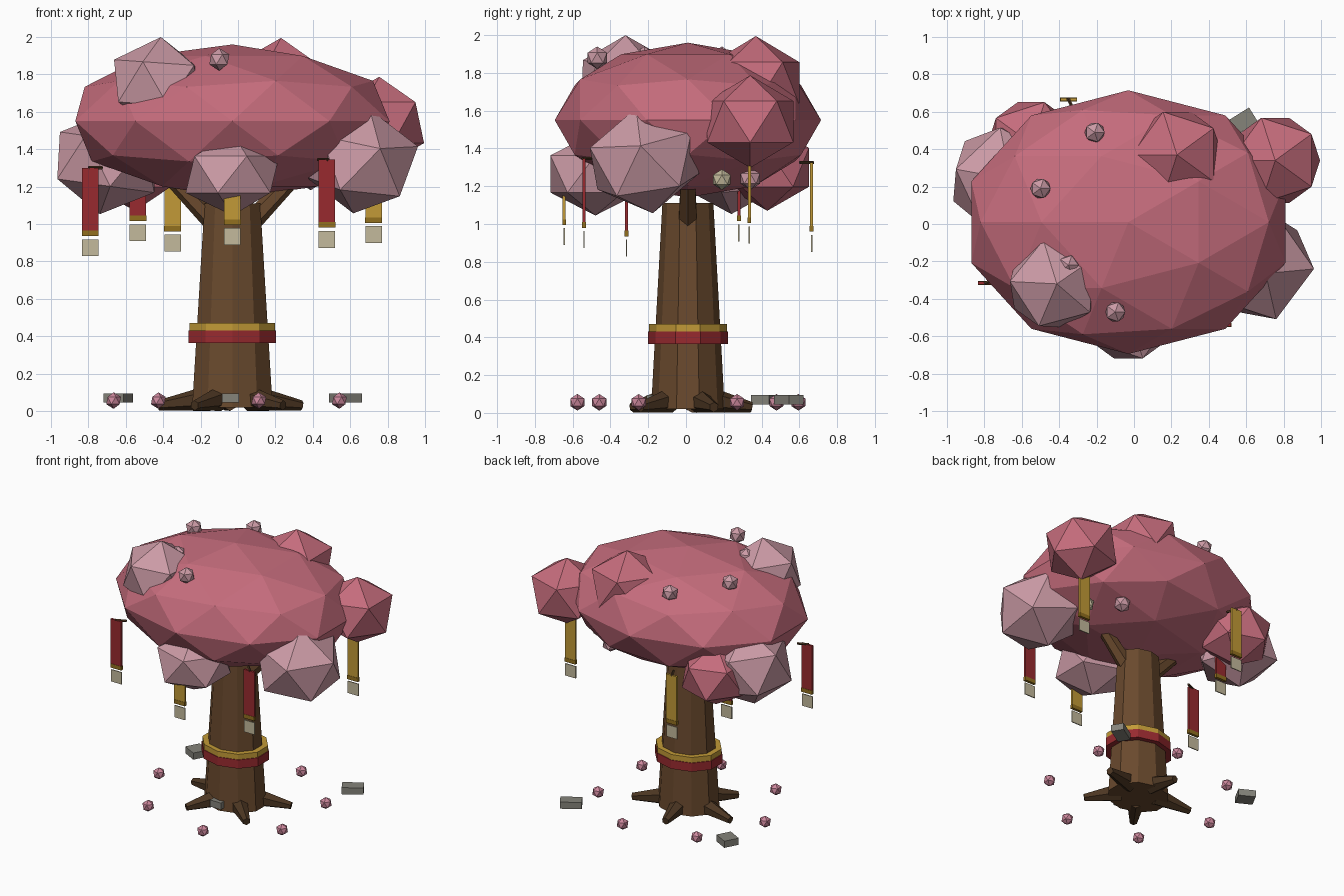
import bpy, bmesh, math
from mathutils import Vector, Matrix

cube = bpy.data.objects.get("Cube")
if cube:
    bpy.data.objects.remove(cube, do_unlink=True)

CENTRE = Vector((-0.03, 0.01, 0))


def material(name, hexcode):
    """Flat material from an sRGB hex colour, stored as linear values."""
    srgb = [int(hexcode[i:i + 2], 16) / 255 for i in (0, 2, 4)]
    lin = [c / 12.92 if c < 0.04 else ((c + 0.055) / 1.055) ** 2.4 for c in srgb]
    m = bpy.data.materials.new(name)
    m.use_nodes = True
    m.diffuse_color = (*lin, 1)
    bsdf = next(n for n in m.node_tree.nodes if n.type == 'BSDF_PRINCIPLED')
    bsdf.inputs["Base Color"].default_value = (*lin, 1)
    return m


bark = material("bark", "69492D")
dark_bark = material("dark_bark", "4C3622")
pink = material("pink_foliage", "C56C7C")
pale = material("pale_foliage", "CB9AA5")
petal = material("petal_pink", "CC879C")
red = material("red_cloth", "982A2F")
gold = material("gold_cloth", "C29A37")
bronze = material("bronze_trim", "92701F")
cream = material("cream_paper", "C4BA9C")
stone = material("grey_stone", "85837A")


def finish(name, bm, mat):
    mesh = bpy.data.meshes.new(name)
    bm.to_mesh(mesh)
    bm.free()
    mesh.materials.append(mat)
    obj = bpy.data.objects.new(name, mesh)
    bpy.context.collection.objects.link(obj)
    return obj


def ball(name, loc, size, mat, level=1, rot=(0, 0, 0)):
    """Faceted icosphere; size is a radius or three radii, spun about z before scaling."""
    bm = bmesh.new()
    bmesh.ops.create_icosphere(bm, subdivisions=level, radius=1,
                               matrix=Matrix.Rotation(math.radians(rot[2]), 4, 'Z'))
    obj = finish(name, bm, mat)
    obj.location = loc
    obj.scale = size if isinstance(size, tuple) else (size,) * 3
    obj.rotation_euler = (math.radians(rot[0]), math.radians(rot[1]), 0)
    return obj


def box(name, loc, size, mat, turn=0):
    bm = bmesh.new()
    bmesh.ops.create_cube(bm, size=1, matrix=Matrix.Diagonal((*size, 1)))
    obj = finish(name, bm, mat)
    obj.location = loc
    obj.rotation_euler.z = math.radians(turn)
    return obj


def taper(name, start, end, r1, r2, sides, mat):
    """Tapered prism running from start to end."""
    start, end = Vector(start), Vector(end)
    axis = end - start
    bm = bmesh.new()
    bmesh.ops.create_cone(bm, cap_ends=True, segments=sides, radius1=r1, radius2=r2,
                          depth=axis.length)
    obj = finish(name, bm, mat)
    obj.rotation_euler = axis.to_track_quat('Z', 'Y').to_euler()
    obj.location = (start + end) / 2
    return obj


def around(angle, rx, ry, z):
    a = math.radians(angle)
    return CENTRE + Vector((rx * math.cos(a), ry * math.sin(a), z))


def upright(name, z0, z1, r0, r1, mat):
    """Ten-sided trunk section, a little wider across x, points facing front and back."""
    bm = bmesh.new()
    bmesh.ops.create_cone(bm, cap_ends=True, segments=10, radius1=r0, radius2=r1, depth=z1 - z0)
    bmesh.ops.scale(bm, vec=(1.16, 1, 1), verts=bm.verts)
    obj = finish(name, bm, mat)
    obj.location = CENTRE + Vector((0, 0, (z0 + z1) / 2))
    return obj


# Trunk with its two wrapped bands
upright("trunk", 0.02, 1.11, 0.195, 0.135, bark)
upright("red_band", 0.365, 0.43, 0.212, 0.212, red)
upright("gold_band", 0.425, 0.47, 0.207, 0.207, gold)

# Branches reaching into the canopy
for side, label in ((-1, "right"), (1, "left")):
    taper(f"branch_{label}", CENTRE + Vector((side * 0.08, 0, 0.99)),
          CENTRE + Vector((side * 0.34, 0, 1.26)), 0.057, 0.042, 6, bark)

# Roots
for i in range(5):
    ang = 24 + 72 * i
    taper(f"root_{i + 1}", around(ang, 0.13, 0.12, 0.068), around(ang, 0.405, 0.34, 0.03),
          0.068, 0.027, 6, dark_bark)

# Main canopy
ball("canopy", (-0.03, 0.01, 1.55), (0.883, 0.705, 0.41), pink, 2, (0, 0, 180))

# Foliage clumps: name, place, width, height, colour, tilt and spin
clumps = [
    ("upper_front_clump", (-0.43, -0.32, 1.75), 0.27, 0.25, pale, (0, 4, 33)),
    ("upper_back_clump", (0.23, 0.37, 1.745), 0.27, 0.25, pink, (0, 0, 36)),
    ("left_back_clump", (0.755, 0.34, 1.542), 0.268, 0.245, pink, (0, 0, 36)),
    ("left_front_clump", (0.66, -0.22, 1.335), 0.32, 0.285, pale, (9, 9, 0)),
    ("front_clump", (-0.03, -0.48, 1.265), 0.28, 0.22, pale, (0, 0, 0)),
    ("right_clump", (-0.70, 0.24, 1.33), 0.31, 0.28, pale, (0, 8, 25)),
    ("right_back_clump", (-0.55, 0.43, 1.30), 0.26, 0.23, pink, (0, 0, 0)),
]
for name, loc, width, height, mat, rot in clumps:
    ball(name, loc, (width, width, height), mat, 1, rot)

# Blossoms resting on the canopy
blossoms = [(-0.10, -0.47, 1.88), (-0.50, 0.19, 1.88), (-0.21, 0.49, 1.84),
            (-0.35, -0.22, 1.88), (0.39, 0.34, 1.24)]
for i, loc in enumerate(blossoms):
    ball(f"canopy_blossom_{i + 1}", loc, 0.06, pale)
ball("canopy_bud", (0.58, 0.19, 1.235), 0.055, cream)

# Fallen blossoms in a ring on the ground
for i in range(7):
    ball(f"fallen_blossom_{i + 1}", around(180 + 360 * i / 7, 0.635, 0.6, 0.056), 0.044, petal)

# Stone blocks
stones = [(0.575, 0.545, 0.15, 0.09, 32), (-0.64, 0.42, 0.12, 0.11, -28),
          (-0.04, -0.15, 0.09, 0.12, 0)]
for i, (x, y, length, depth, turn) in enumerate(stones):
    box(f"stone_{i + 1}", (x, y, 0.07), (length, depth, 0.05), stone, turn)

# Hanging ribbons: cloth, trim, paper tag and cord, given by position and lower edge
ribbons = [(-0.79, -0.315, 0.935, red), (-0.535, 0.28, 1.015, red), (0.475, -0.54, 0.98, red),
           (-0.35, 0.665, 0.96, gold), (-0.03, -0.645, 0.995, gold), (0.725, 0.335, 1.005, gold)]
for i, (x, y, z, cloth) in enumerate(ribbons):
    n = i + 1
    box(f"ribbon_{n}", (x, y, z + 0.183), (0.088, 0.016, 0.365), cloth)
    box(f"ribbon_trim_{n}", (x, y, z + 0.015), (0.09, 0.02, 0.03), bronze)
    box(f"ribbon_tag_{n}", (x, y, z - 0.062), (0.088, 0.007, 0.09), cream)
    top = Vector((x, y, z + 0.365))
    inward = (CENTRE - Vector((x, y, 0))).normalized()
    taper(f"ribbon_cord_{n}", top - inward * 0.01, top + inward * 0.07, 0.009, 0.009, 5, dark_bark)
